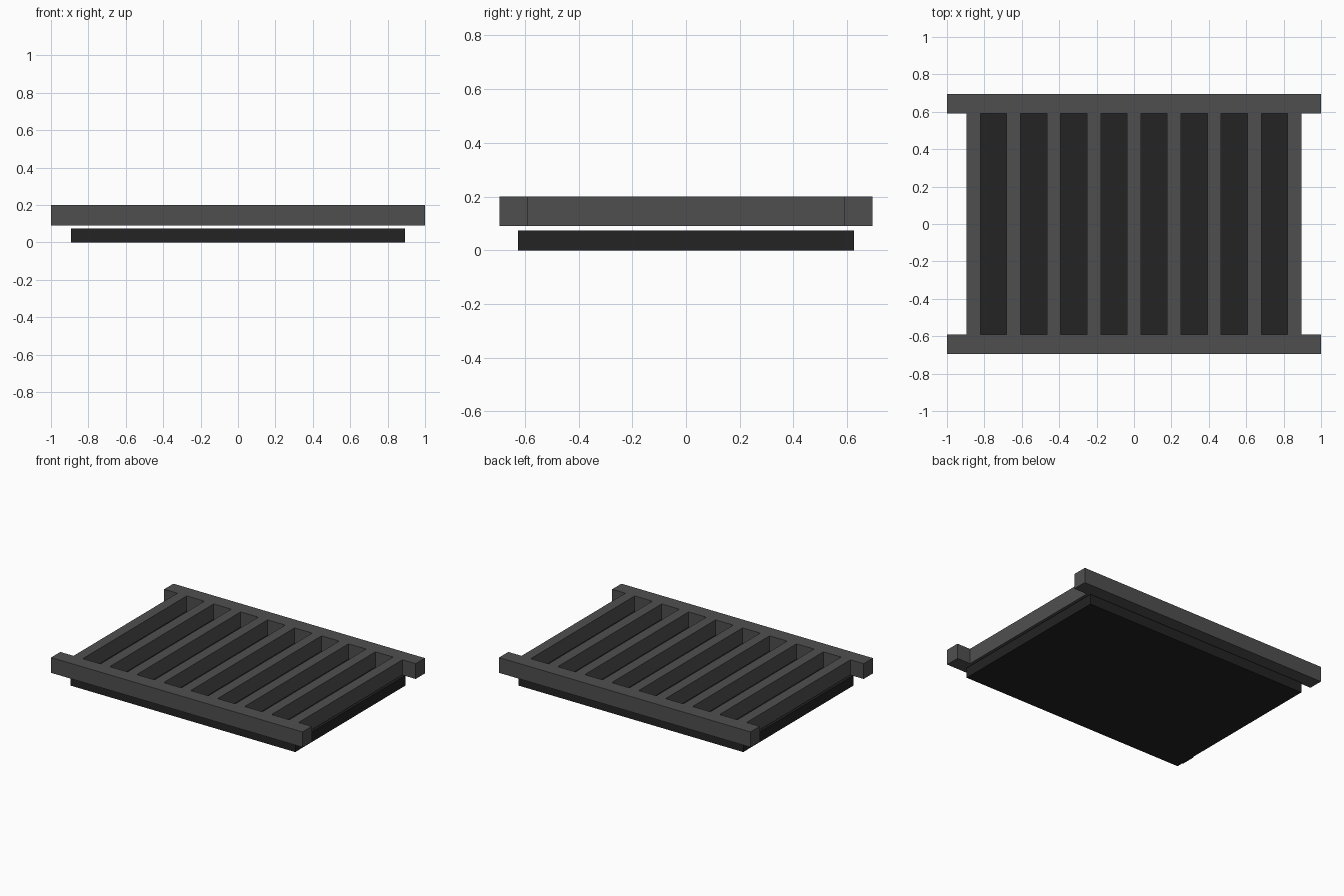
import bpy

cube = bpy.data.objects.get("Cube")
if cube:
    bpy.data.objects.remove(cube, do_unlink=True)


def make_material(name, value):
    mat = bpy.data.materials.new(name)
    mat.use_nodes = True
    colour = (value, value, value, 1)
    mat.diffuse_color = colour
    bsdf = next(n for n in mat.node_tree.nodes if n.type == 'BSDF_PRINCIPLED')
    bsdf.inputs["Base Color"].default_value = colour
    return mat


def box(name, x, y, z, mat):
    """Add a box from (low, high) pairs on each axis."""
    spans = (x, y, z)
    bpy.ops.mesh.primitive_cube_add(size=1, location=[(a + b) / 2 for a, b in spans])
    obj = bpy.context.object
    obj.name = obj.data.name = name
    obj.scale = [b - a for a, b in spans]
    bpy.ops.object.transform_apply(location=False, rotation=False, scale=True)
    obj.data.materials.append(mat)
    return obj


grey = make_material("dark grey metal", 0.078)
black = make_material("near black", 0.017)

RAIL_IN, RAIL_OUT = 0.59, 0.695
GRATE_Z = (0.09, 0.2)
BAR_COUNT, PITCH, BAR_HALF = 9, 0.2145, 0.037

# Flat tray floating just under the grate
box("base_tray", (-0.893, 0.893), (-0.625, 0.625), (0, 0.073), black)

# Long rails at front and back
box("front_rail", (-1, 1), (-RAIL_OUT, -RAIL_IN), GRATE_Z, grey)
box("back_rail", (-1, 1), (RAIL_IN, RAIL_OUT), GRATE_Z, grey)

# Evenly spaced cross bars between the rails
for i in range(BAR_COUNT):
    x = (i - (BAR_COUNT - 1) / 2) * PITCH
    box(f"cross_bar_{i + 1}", (x - BAR_HALF, x + BAR_HALF),
        (-RAIL_IN, RAIL_IN), GRATE_Z, grey)
